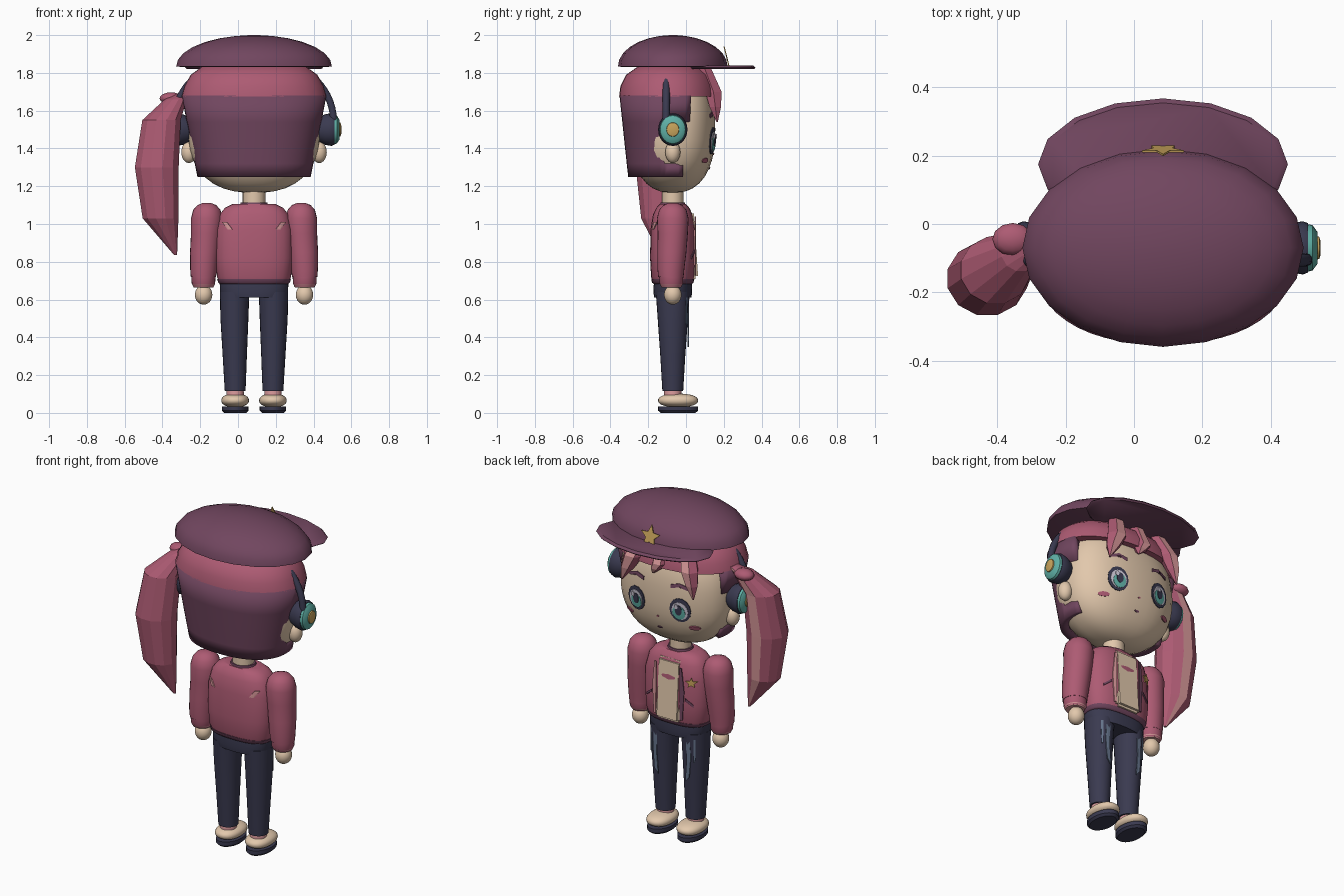
import bpy, bmesh, math
from mathutils import Vector

cube = bpy.data.objects.get("Cube")
if cube:
    bpy.data.objects.remove(cube)

CX, CY = 0.085, -0.07      # body axis


def material(name, hexcode):
    lin = []
    for i in (0, 2, 4):
        c = int(hexcode[i:i + 2], 16) / 255
        lin.append(c / 12.92 if c <= 0.04045 else ((c + 0.055) / 1.055) ** 2.4)
    m = bpy.data.materials.new(name)
    m.use_nodes = True
    m.diffuse_color = (*lin, 1)
    m.node_tree.nodes["Principled BSDF"].inputs["Base Color"].default_value = (*lin, 1)
    return m


PLUM = material("plum", "71465F")
ROSE = material("rose", "AD5B73")
PINK = material("pale pink", "DB9A9C")
SKIN = material("skin", "E2C8AC")
NAVY = material("navy", "3A3A50")
TEAL = material("teal", "5FB0A6")
GOLD = material("gold", "C9A45C")
DENIM = material("washed denim", "66758C")
LILAC = material("pale lilac", "CBC6D4")


def finish(name, bm, mat, smooth=True, recalc=True):
    if recalc:
        bmesh.ops.recalc_face_normals(bm, faces=bm.faces)
    me = bpy.data.meshes.new(name)
    bm.to_mesh(me)
    bm.free()
    me.materials.append(mat)
    ob = bpy.data.objects.new(name, me)
    bpy.context.collection.objects.link(ob)
    if smooth:
        bpy.ops.object.select_all(action='DESELECT')
        ob.select_set(True)
        bpy.context.view_layer.objects.active = ob
        bpy.ops.object.shade_smooth_by_angle(angle=math.radians(40))
    return ob


def loft(name, rings, mat, n=24, p=2.0, axis='z', smooth=True, keep=None, turn=0.0):
    """Skin through rings (x, y, z, rx, ry); keep filters faces by centre."""
    bm = bmesh.new()
    loops = []
    for x, y, z, rx, ry in rings:
        loop = []
        for i in range(n):
            a = 2 * math.pi * i / n + turn
            c, s = math.cos(a), math.sin(a)
            k = (abs(c) ** p + abs(s) ** p) ** (-1 / p)
            if axis == 'z':
                co = (x + rx * c * k, y + ry * s * k, z)
            else:
                co = (x, y + rx * c * k, z + ry * s * k)
            loop.append(bm.verts.new(co))
        loops.append(loop)
    for a, b in zip(loops, loops[1:]):
        for i in range(n):
            j = (i + 1) % n
            bm.faces.new((a[i], a[j], b[j], b[i]))
    if keep:
        drop = [f for f in bm.faces if not keep(f.calc_center_median())]
        bmesh.ops.delete(bm, geom=drop, context='FACES')
    else:
        bm.faces.new(loops[0])
        bm.faces.new(loops[-1])
    return finish(name, bm, mat, smooth)


def ball(name, centre, radii, mat, p=2.0, u=24, v=16):
    bm = bmesh.new()
    bmesh.ops.create_uvsphere(bm, u_segments=u, v_segments=v, radius=1)
    for w in bm.verts:
        k = sum(abs(c) ** p for c in w.co) ** (-1 / p)
        w.co = Vector(centre) + Vector([c * k * r for c, r in zip(w.co, radii)])
    return finish(name, bm, mat)


def front(cx, rx, ry, p, cz=0.0, rz=1e6, side=1):
    """Height function of a rounded body seen along y."""
    def y(x, z):
        t = 1 - abs((x - cx) / rx) ** p - abs((z - cz) / rz) ** p
        return CY + side * ry * max(t, 0) ** (1 / p)
    return y


def patch(name, pts, surf, lift, mat, side=1):
    """Thin plate following a surface, from an (x, z) outline."""
    bm = bmesh.new()
    mx = sum(q[0] for q in pts) / len(pts)
    mz = sum(q[1] for q in pts) / len(pts)

    def vert(x, z):
        return bm.verts.new((x, surf(x, z) + side * lift, z))
    mid = vert(mx, mz)
    inner = [vert((x + mx) / 2, (z + mz) / 2) for x, z in pts]
    outer = [vert(x, z) for x, z in pts]
    for i in range(len(pts)):
        j = (i + 1) % len(pts)
        bm.faces.new((mid, inner[i], inner[j]))
        bm.faces.new((inner[i], outer[i], outer[j], inner[j]))
    bm.normal_update()
    if sum(f.normal.y for f in bm.faces) * side < 0:
        bmesh.ops.reverse_faces(bm, faces=bm.faces)
    ob = finish(name, bm, mat, False, False)
    mod = ob.modifiers.new("thickness", 'SOLIDIFY')
    mod.thickness = 0.006
    return ob


def oval(x, z, rx, rz, n=14):
    return [(x + rx * math.cos(2 * math.pi * i / n), z + rz * math.sin(2 * math.pi * i / n)) for i in range(n)]


def star(x, z, r):
    return [(x + r * (1, .45)[i % 2] * math.sin(math.pi * i / 5),
             z + r * (1, .45)[i % 2] * math.cos(math.pi * i / 5)) for i in range(10)]


# Cap: half dome, peak and badge
arc = [math.radians(a) for a in (0, 12, 25, 38, 51, 64, 76, 86)]
loft("cap_dome", [(CX, CY, 1.83, .38, .265)] +
     [(CX, CY, 1.835 + .165 * math.sin(a), .412 * math.cos(a), .29 * math.cos(a)) for a in arc], PLUM, n=20)
loft("cap_peak", [(CX, .175, 1.82, .355, .185), (CX, .175, 1.828, .366, .193),
                  (CX, .175, 1.84, .35, .18)], PLUM, n=16)
patch("cap_star", star(CX, 1.875, .065), lambda x, z: .218 - .25 * (z - 1.87), .004, GOLD)

# Head, neck and ears
HEAD = dict(rx=.35, ry=.225, p=2.4, cz=1.5, rz=.335)
ball("head", (CX, CY, 1.5), (.35, .225, .335), SKIN, p=2.4, u=32, v=20)
loft("neck", [(CX, CY, 1.06, .06, .058), (CX, CY, 1.2, .06, .058)], SKIN)
for s, side in ((1, "left"), (-1, "right")):
    ball(side + "_ear", (CX + s * .345, CY, 1.38), (.04, .04, .057), SKIN)

# Hair: crown, dark back shell cut away round the face and ears
loft("hair_crown", [(CX, -.092, 1.675, .385, .262), (CX, -.092, 1.73, .37, .255),
                    (CX, -.092, 1.79, .335, .225), (CX, -.09, 1.83, .28, .17), (CX, -.09, 1.85, .15, .1)],
     ROSE, n=32, p=2.2)


def behind_face(c):
    limit = .02 if c.z > 1.54 else (-.12 if c.z > 1.32 else -.015)
    return c.y < limit


shell = loft("hair_back", [(CX, -.09, z, .30 + k * .083, .216 + k * .046)
                           for z, k in ((1.25, 0), (1.32, .17), (1.43, .43), (1.54, .68), (1.68, 1))],
             PLUM, n=56, p=2.3, keep=behind_face)
mod = shell.modifiers.new("thickness", 'SOLIDIFY')
mod.thickness, mod.offset = .05, -1


def lock(name, rings, n):
    """Faceted hair lock with its +y facet picked out in the pale colour."""
    ob = loft(name, rings, ROSE, n=n, smooth=False, turn=math.pi / n * (1 if n % 4 == 0 else 0))
    ob.data.materials.append(PINK)
    for f in ob.data.polygons:
        c = f.normal
        if c.y > .82 and abs(c.x) < .36:
            f.material_index = 1


# Fringe locks and side ponytail
for i, (x, lean, r) in enumerate(((.16, .05, .062), (-.21, -.03, .055), (-.02, .03, .05))):
    end = 1.54 if i < 2 else 1.63
    lock("fringe_lock_%d" % (i + 1), [(CX + x * .8, .10, 1.82, r * .8, .04), (CX + x, .145, 1.70, r, .05),
                                      (CX + x + lean * .7, .155, (end + 1.70) / 2, r * .7, .035),
                                      (CX + x + lean * 1.3, .165, end, .004, .004)], 6)
lock("ponytail", [(-.275, -.05, 1.70, .025, .03), (-.33, -.08, 1.66, .06, .06), (-.405, -.135, 1.55, .105, .10),
                  (-.43, -.16, 1.30, .12, .11), (-.41, -.155, 1.03, .098, .085),
                  (-.33, -.13, .835, .008, .008)], 12)
ball("hair_tie", (-.355, -.045, 1.665), (.06, .048, .032), ROSE, u=12, v=8)

# Headphones: band and two cups
crv = bpy.data.curves.new("headphone_band", 'CURVE')
crv.dimensions = '3D'
crv.bevel_depth, crv.bevel_resolution = .019, 3
sp = crv.splines.new('POLY')
sp.points.add(32)
for i, pt in enumerate(sp.points):
    a = math.pi * i / 32
    pt.co = (CX + .42 * math.cos(a), -.105, 1.55 + .34 * math.sin(a), 1)
crv.materials.append(NAVY)
bpy.context.collection.objects.link(bpy.data.objects.new("headphone_band", crv))
for s, side in ((1, "left"), (-1, "right")):
    for part, mat, prof in (
            ("cushion", NAVY, ((.34, .06), (.375, .076), (.41, .082), (.425, .076))),
            ("cup", TEAL, ((.42, .074), (.438, .07), (.452, .05))),
            ("cap", GOLD, ((.45, .036), (.458, .034), (.462, .02)))):
        loft("%s_headphone_%s" % (side, part),
             [(CX + s * x, CY, 1.5, r * .95, r * 1.06) for x, r in prof], mat, axis='x')

# Face details
face = front(CX, **HEAD)
for s, side in ((1, "left"), (-1, "right")):
    ex = CX + s * .145
    for part, mat, dx, dz, rx, rz, lift in (
            ("outline", NAVY, 0, 0, .062, .072, .004), ("white", LILAC, 0, -.004, .048, .054, .007),
            ("iris", TEAL, -.004 * s, -.014, .038, .042, .010), ("pupil", NAVY, -.004 * s, .002, .02, .03, .013),
            ("glint", LILAC, .016, .024, .011, .014, .016)):
        patch("%s_eye_%s" % (side, part), oval(ex + dx, 1.44 + dz, rx, rz), face, lift, mat)
    patch(side + "_brow", [(CX + s * x, z) for x, z in ((.09, 1.565), (.14, 1.578), (.2, 1.562), (.2, 1.58),
                                                       (.14, 1.6), (.09, 1.585))], face, .005, PLUM)
    patch(side + "_blush", oval(CX + s * .215, 1.335, .03, .013), face, .005, ROSE)
patch("mouth", oval(CX, 1.295, .016, .006, 8), face, .004, PLUM)
patch("nose", oval(CX, 1.37, .007, .005, 8), face, .004, ROSE)

# Jacket, collar, hem and shirt panel
loft("jacket", [(CX, CY, z, rx, ry) for z, rx, ry in (
    (.69, .183, .105), (.72, .196, .115), (.82, .205, .12), (.97, .203, .118),
    (1.05, .182, .105), (1.085, .155, .088), (1.105, .115, .07))], ROSE, n=32, p=2.7)
loft("jacket_hem", [(CX, CY, .683, .18, .102), (CX, CY, .69, .19, .11), (CX, CY, .708, .195, .114)], PLUM, n=32, p=2.7)
loft("collar", [(CX, CY, 1.09, .078, .07), (CX, CY, 1.115, .07, .064)], PLUM)
bm = bmesh.new()
bmesh.ops.create_cube(bm, size=1)
for v in bm.verts:
    v.co = (CX + v.co.x * .16, .02 + v.co.y * .09 - (.025 if v.co.z > 0 else 0), .89 + v.co.z * .36)
bmesh.ops.bevel(bm, geom=bm.edges[:], offset=.014, segments=2, affect='EDGES')
finish("shirt_panel", bm, SKIN)
chest, back = front(CX, .205, .12, 2.7), front(CX, .2, .118, 2.7, side=-1)
patch("chest_star", star(CX - .145, .96, .032), chest, .007, GOLD)
for s, side in ((1, "left"), (-1, "right")):
    patch(side + "_pocket", [(CX + s * x, z) for x, z in ((.11, .85), (.155, .815), (.155, .83), (.11, .865))],
          chest, .006, PLUM)
    patch(side + "_back_flash", [(CX + s * x, z) for x, z in ((.115, .97), (.14, .97), (.17, 1.01), (.145, 1.01))],
          back, .005, PINK, -1)
    patch(side + "_lapel", [(CX + s * x, z) for x, z in ((.08, .73), (.095, .73), (.105, .9), (.09, 1.04), (.078, 1.04))],
          chest, .006, PINK if s > 0 else PLUM)

# Arms, legs and shoes
for s, side in ((1, "left"), (-1, "right")):
    loft(side + "_sleeve", [(CX + s * o, y, z, r, r) for o, y, z, r in (
        (.25, CY, 1.112, .02), (.25, CY, 1.10, .05), (.25, CY, 1.075, .072), (.25, CY, 1.03, .084),
        (.254, CY, .95, .08), (.262, -.075, .85, .077), (.267, -.08, .76, .071), (.268, -.08, .72, .067))], ROSE)
    loft(side + "_cuff", [(CX + s * .268, -.078, z, r, r) for z, r in ((.725, .064), (.685, .062), (.67, .055))], ROSE)
    loft(side + "_cuff_edge", [(CX + s * .268, -.078, z, r, r) for z, r in ((.68, .06), (.665, .052))], PINK)
    ball(side + "_hand", (CX + s * .267, CY, .625), (.046, .046, .052), SKIN)
    loft(side + "_trouser_leg", [(CX + s * o, CY, z, r, ry) for o, z, r, ry in (
        (.1, .115, .055, .055), (.102, .3, .064, .066), (.104, .5, .074, .08), (.103, .64, .078, .09))], NAVY)
    thigh = front(CX + s * .104, .075, .08, 2)
    patch(side + "_denim_fade", [(CX + s * x, z) for x, z in ((.09, .35), (.115, .38), (.125, .5), (.12, .6),
                                                            (.095, .6), (.1, .48))], thigh, .006, DENIM)
    patch(side + "_denim_streak", [(CX + s * x, z) for x, z in ((.14, .47), (.148, .47), (.15, .61), (.14, .61))],
          thigh, .008, DENIM)
    loft(side + "_sock", [(CX + s * .1, CY, .07, .047, .047), (CX + s * .1, CY, .125, .045, .045)], PINK)
    ball(side + "_shoe", (CX + s * .1, -.042, .066), (.073, .106, .036), SKIN, p=2.3)
    loft(side + "_sole", [(CX + s * .1, -.042, z, rx, ry) for z, rx, ry in (
        (0, .058, .092), (.012, .07, .106), (.035, .07, .106))], NAVY)
loft("trouser_hips", [(CX, CY, .61, .165, .098), (CX, CY, .64, .18, .103), (CX, CY, .69, .182, .1)], NAVY, n=32, p=2.5)
